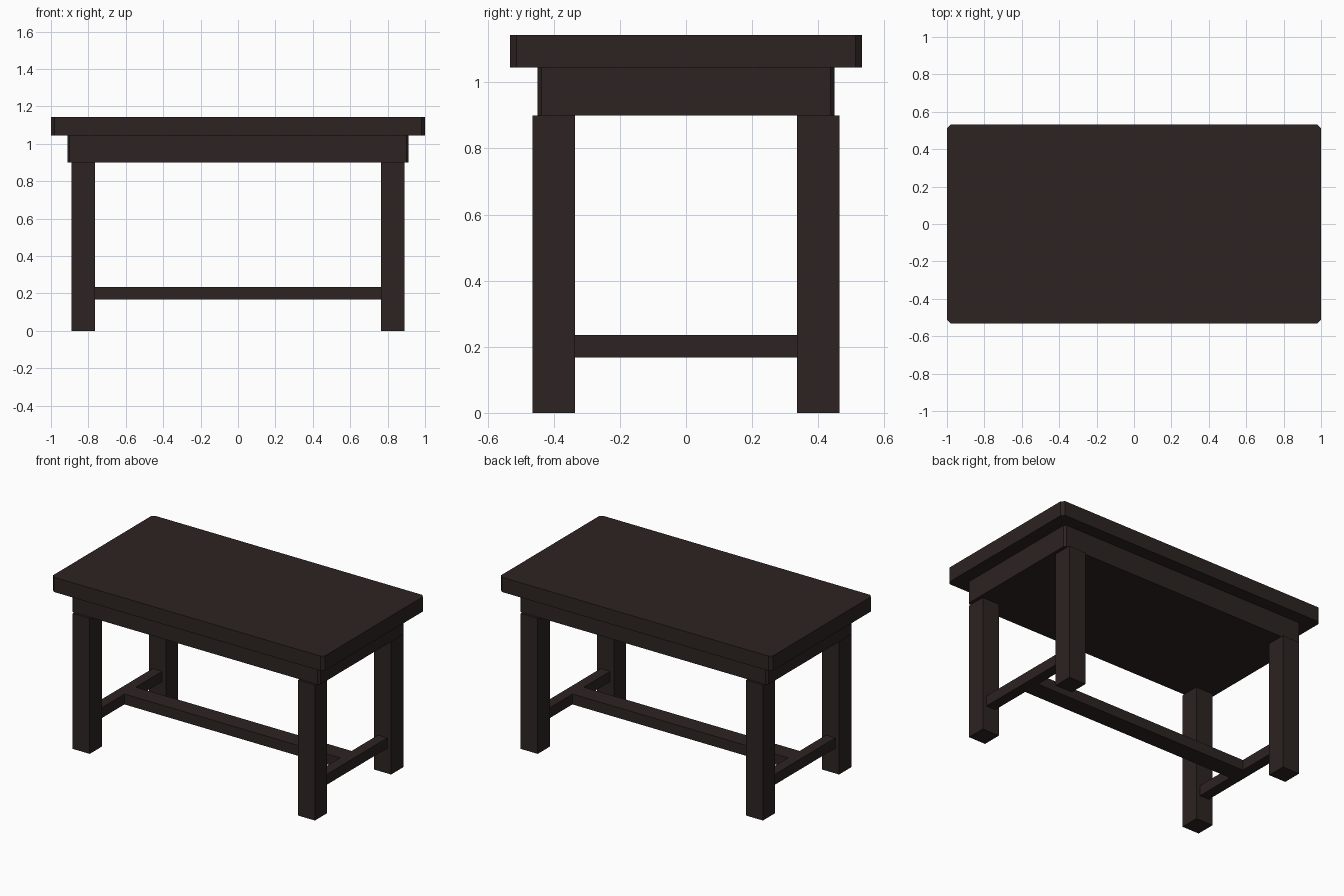
import bpy
import bmesh

cube = bpy.data.objects.get("Cube")
if cube:
    bpy.data.objects.remove(cube, do_unlink=True)

wood = bpy.data.materials.new("dark_wood")
wood.use_nodes = True
colour = (0.026, 0.017, 0.016, 1)
wood.diffuse_color = colour
wood.node_tree.nodes["Principled BSDF"].inputs["Base Color"].default_value = colour


def block(name, low, high, chamfer=0):
    """Box between two corners, with optional chamfered vertical edges."""
    bm = bmesh.new()
    bmesh.ops.create_cube(bm, size=1)
    for v in bm.verts:
        v.co = [low[i] if v.co[i] < 0 else high[i] for i in range(3)]
    if chamfer:
        upright = [e for e in bm.edges
                   if abs(e.verts[0].co.z - e.verts[1].co.z) > 0.01]
        bmesh.ops.bevel(bm, geom=upright, offset=chamfer, segments=1,
                        affect='EDGES')
    mesh = bpy.data.meshes.new(name)
    bm.to_mesh(mesh)
    bm.free()
    mesh.materials.append(wood)
    obj = bpy.data.objects.new(name, mesh)
    bpy.context.collection.objects.link(obj)
    return obj


def centred(name, x, y, z0, z1, chamfer=0):
    return block(name, (-x, -y, z0), (x, y, z1), chamfer)


LEG_TOP, APRON_TOP, TOP = 0.90, 1.045, 1.143
LEG_X, LEG_Y = (0.765, 0.89), (0.336, 0.464)
BAR_X, BAR_Z = (0.793, 0.862), (0.167, 0.236)

# Top and solid apron
centred("table_top", 1.0, 0.533, APRON_TOP, TOP, 0.02)
centred("apron", 0.912, 0.449, LEG_TOP, APRON_TOP, 0.012)

# Legs and end stretchers
for sx, side in ((1, "left"), (-1, "right")):
    x0, x1 = sorted(sx * x for x in LEG_X)
    for sy, end in ((-1, "front"), (1, "back")):
        y0, y1 = sorted(sy * y for y in LEG_Y)
        block(f"{end}_{side}_leg", (x0, y0, 0), (x1, y1, LEG_TOP))
    x0, x1 = sorted(sx * x for x in BAR_X)
    block(f"{side}_stretcher", (x0, -LEG_Y[0], BAR_Z[0]),
          (x1, LEG_Y[0], BAR_Z[1]))

# Long stretcher joining the two ends
centred("long_stretcher", BAR_X[0], 0.06, *BAR_Z)
